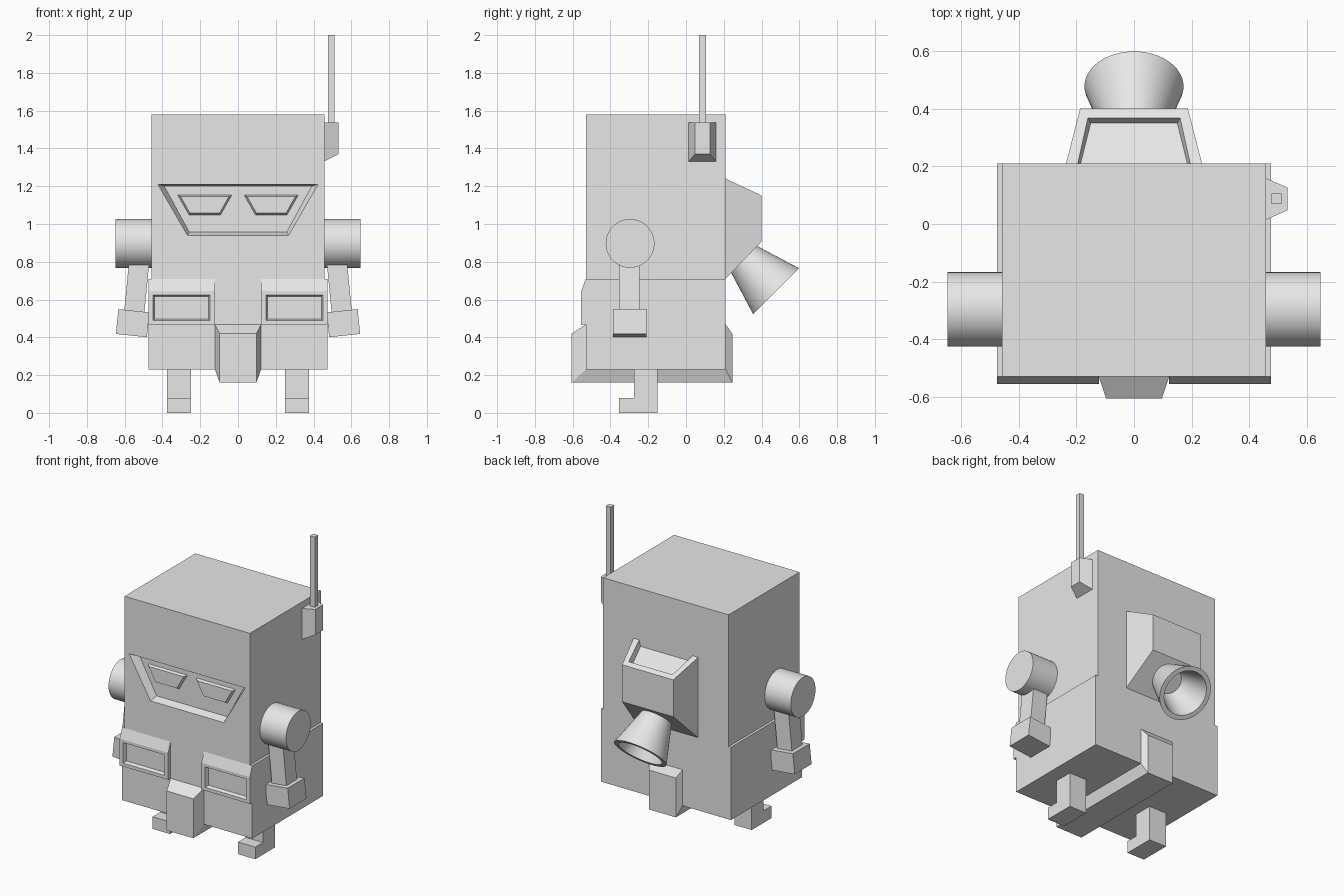
import bpy, bmesh, math
from mathutils import Vector, Matrix

default = bpy.data.objects.get("Cube")
if default:
    bpy.data.objects.remove(default, do_unlink=True)

GREY = (0.8, 0.8, 0.8, 1)
grey = bpy.data.materials.new("plain_grey")
grey.use_nodes = True
grey.diffuse_color = GREY
grey.node_tree.nodes["Principled BSDF"].inputs["Base Color"].default_value = GREY


def loft(name, rings, smooth=False):
    """Skin equal-length rings in order and cap both ends."""
    bm = bmesh.new()
    loops = [[bm.verts.new(p) for p in ring] for ring in rings]
    for a, b in zip(loops, loops[1:]):
        for i in range(len(a)):
            j = (i + 1) % len(a)
            bm.faces.new((a[i], a[j], b[j], b[i]))
    bm.faces.new(loops[0])
    bm.faces.new(loops[-1])
    bmesh.ops.recalc_face_normals(bm, faces=bm.faces)
    mesh = bpy.data.meshes.new(name)
    bm.to_mesh(mesh)
    bm.free()
    mesh.materials.append(grey)
    obj = bpy.data.objects.new(name, mesh)
    bpy.context.collection.objects.link(obj)
    if smooth:
        bpy.ops.object.select_all(action='DESELECT')
        obj.select_set(True)
        bpy.context.view_layer.objects.active = obj
        bpy.ops.object.shade_smooth_by_angle(angle=math.radians(30))
    return obj


def trap(y, low, low_half, high, high_half, cx=0):
    """Upright trapezoid facing the front."""
    return [(cx - low_half, y, low), (cx + low_half, y, low),
            (cx + high_half, y, high), (cx - high_half, y, high)]


def rect(y, x0, x1, z0, z1):
    return [(x0, y, z0), (x1, y, z0), (x1, y, z1), (x0, y, z1)]


def box(name, x0, x1, y0, y1, z0, z1):
    return loft(name, [rect(y0, x0, x1, z0, z1), rect(y1, x0, x1, z0, z1)])


def tilted_box(name, centre, size, angle):
    sx, sy, sz = (s / 2 for s in size)
    obj = box(name, -sx, sx, -sy, sy, -sz, sz)
    obj.data.transform(Matrix.Translation(centre) @ Matrix.Rotation(angle, 4, 'Y'))
    return obj


def circle(centre, axis, radius, n=48):
    turn = Vector(axis).to_track_quat('Z', 'Y')
    return [Vector(centre) + turn @ Vector((radius * math.cos(t), radius * math.sin(t), 0))
            for t in (math.tau * i / n for i in range(n))]


def wedge(wide, narrow, y0, y1, z0, z1):
    """Four points symmetric in x, sloping from body side to rear side."""
    return [(-wide, y0, z0), (wide, y0, z0), (narrow, y1, z1), (-narrow, y1, z1)]


FRONT, BACK = -0.53, 0.21

# Upper body with the sunken visor in its front face
loft("upper_body", [
    trap(BACK, 0.71, 0.458, 1.58, 0.458),
    trap(FRONT, 0.71, 0.458, 1.58, 0.458),
    trap(FRONT, 0.94, 0.268, 1.21, 0.424),
    trap(FRONT + 0.05, 0.957, 0.258, 1.2, 0.39)])
box("lower_body", -0.475, 0.475, FRONT, BACK, 0.23, 0.71)

# Belt strap wrapping front, underside and back
def strap_section(half, y, z, top=None):
    return (-half, y, z), (half, y, z)

inner = [(FRONT, 0.468), (FRONT, 0.23), (BACK, 0.23), (BACK, 0.468)]
outer = [(-0.605, 0.42), (-0.605, 0.16), (0.245, 0.16), (0.245, 0.42)]
loft("belt_strap", [
    [(-0.122, *i), (0.122, *i), (0.097, *o), (-0.097, *o)]
    for i, o in zip(inner, outer)])

# Paired parts
for side, s in (("left", 1), ("right", -1)):
    eye = 0.176 * s
    loft(side + "_eye", [
        trap(FRONT + 0.05, 1.047, 0.083, 1.153, 0.143, eye),
        trap(FRONT + 0.032, 1.057, 0.078, 1.146, 0.128, eye)])

    loft(side + "_chest_panel", [
        rect(FRONT, 0.122 * s, 0.475 * s, 0.468, 0.71),
        rect(-0.555, 0.122 * s, 0.475 * s, 0.468, 0.645),
        rect(-0.555, 0.148 * s, 0.45 * s, 0.49, 0.625),
        rect(FRONT - 0.002, 0.157 * s, 0.441 * s, 0.498, 0.615)])

    loft(side + "_shoulder", [
        circle((x * s, -0.296, 0.897), (1, 0, 0), 0.129) for x in (0.44, 0.648)], True)
    tilted_box(side + "_arm", (0.534 * s, -0.3, 0.69), (0.107, 0.11, 0.34),
               math.radians(-5.5) * s)
    tilted_box(side + "_hand", (0.558 * s, -0.298, 0.475), (0.165, 0.176, 0.132),
               math.radians(-6) * s)

    # Leg and foot in one L-shaped profile
    side_profile = [(-0.15, 0.23), (-0.15, 0), (-0.355, 0), (-0.355, 0.08),
                    (-0.275, 0.08), (-0.275, 0.23)]
    loft(side + "_leg", [[(x * s, y, z) for y, z in side_profile] for x in (0.248, 0.375)])

# Antenna mount and rod on the left side
loft("antenna_mount", [
    [(x, y0, z0), (x, y1, z0), (x, y1, 1.537), (x, y0, 1.537)]
    for x, y0, y1, z0 in ((0.455, 0.013, 0.16, 1.33), (0.532, 0.047, 0.127, 1.37))])
box("antenna_rod", 0.477, 0.512, 0.07, 0.105, 1.53, 2)

# Backpack with a shallow tray in its sloping top
loft("backpack", [
    wedge(0.236, 0.187, BACK, 0.4, 0.71, 0.907),
    wedge(0.236, 0.187, BACK, 0.4, 1.24, 1.151),
    wedge(0.195, 0.16, BACK, 0.368, 1.24, 1.166),
    wedge(0.185, 0.15, BACK, 0.35, 1.2, 1.135)])

# Hollow exhaust nozzle pointing back and down
axis = Vector((0, 1, -1)).normalized()
root = Vector((0, 0.309, 0.812))
loft("exhaust_nozzle", [
    circle(root + axis * d, axis, r)
    for d, r in ((-0.01, 0.096), (0.238, 0.172), (0.238, 0.142), (0.03, 0.08))], True)
